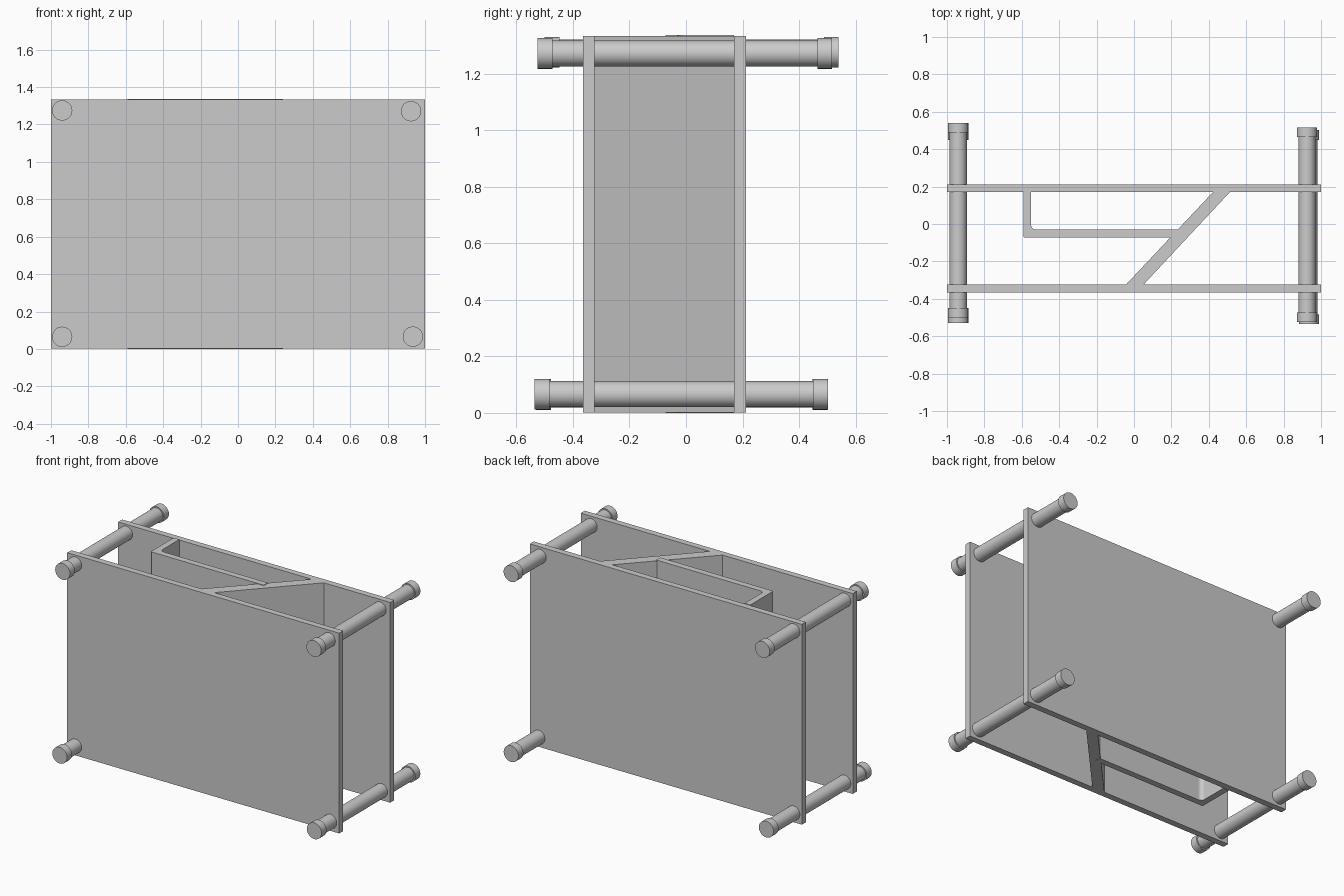
import bpy, bmesh, math
from mathutils import Matrix, Vector

if "Cube" in bpy.data.objects:
    bpy.data.objects.remove(bpy.data.objects["Cube"])


def prism(name, outline, z0, z1):
    """Extrude an xy outline upwards into a closed solid."""
    bm = bmesh.new()
    face = bm.faces.new([bm.verts.new((x, y, z0)) for x, y in outline])
    top = bmesh.ops.extrude_face_region(bm, geom=[face])
    verts = [v for v in top["geom"] if isinstance(v, bmesh.types.BMVert)]
    bmesh.ops.translate(bm, verts=verts, vec=(0, 0, z1 - z0))
    bmesh.ops.recalc_face_normals(bm, faces=bm.faces)
    mesh = bpy.data.meshes.new(name)
    bm.to_mesh(mesh)
    bm.free()
    obj = bpy.data.objects.new(name, mesh)
    bpy.context.collection.objects.link(obj)
    return obj


def rod(name, x, z, y0, y1, radius):
    """Cylinder lying along y."""
    bpy.ops.mesh.primitive_cylinder_add(
        vertices=40, radius=radius, depth=y1 - y0,
        location=(x, (y0 + y1) / 2, z), rotation=(math.pi / 2, 0, 0))
    obj = bpy.context.object
    obj.name = name
    bpy.ops.object.shade_smooth_by_angle(angle=math.radians(30))
    return obj


H = 1.333

# Front and back panels
for name, y0, y1 in (("front_panel", -0.365, -0.323), ("back_panel", 0.17, 0.212)):
    prism(name, [(-1, y0), (1, y0), (1, y1), (-1, y1)], 0.002, H)

# Diagonal divider between the panels
prism("diagonal_divider",
      [(-0.042, -0.323), (0.052, -0.323), (0.512, 0.17), (0.422, 0.17)], 0.002, H)

# L-shaped divider with a rounded inner corner
r = 0.025
cx, cy = -0.55 + r, -0.03 + r
fillet = [(cx + r * math.cos(a), cy + r * math.sin(a))
          for a in (math.radians(270 - 15 * i) for i in range(7))]
prism("angled_divider",
      [(-0.55, 0.17), (-0.592, 0.17), (-0.592, -0.066), (-0.586, -0.072),
       (0.24, -0.072), (0.24, -0.03)] + fillet, 0, 1.337)

# Four cross rods with end caps
CAP = 0.052
for name, x, z, y0, y1 in (
        ("top_left", -0.94, 1.275, -0.50, 0.54),
        ("top_right", 0.925, 1.271, -0.525, 0.517),
        ("bottom_left", -0.94, 0.065, -0.53, 0.50),
        ("bottom_right", 0.935, 0.066, -0.535, 0.502)):
    rod(name + "_rod", x, z, y0 + 0.01, y1 - 0.01, 0.046)
    rod(name + "_front_cap", x, z, y0, y0 + CAP, 0.054)
    rod(name + "_back_cap", x, z, y1 - CAP, y1, 0.054)
